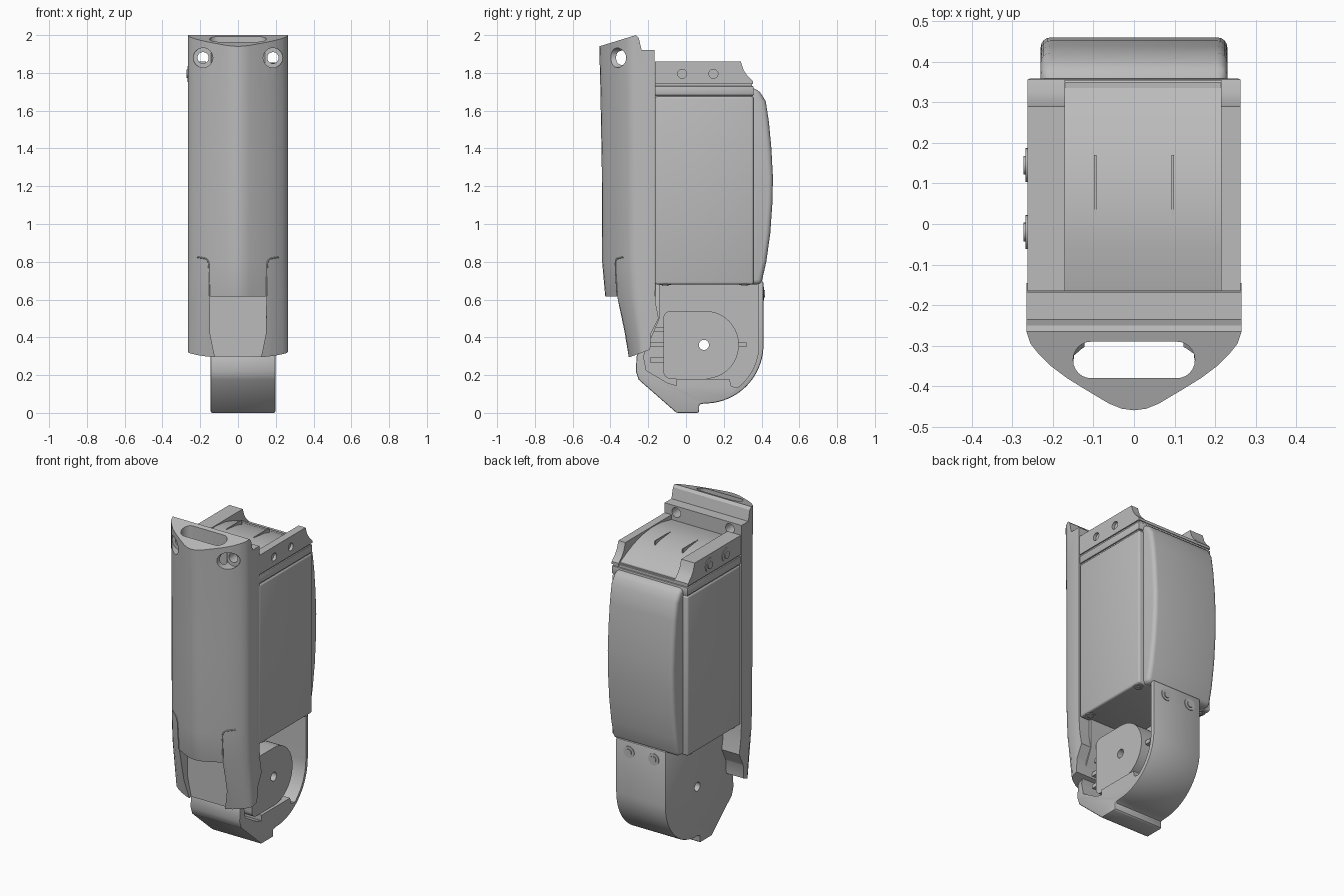
import bpy, bmesh, math
from mathutils import Vector

cube = bpy.data.objects.get("Cube")
if cube:
    bpy.data.objects.remove(cube, do_unlink=True)

GREY = (0.5, 0.5, 0.5, 1)
mat = bpy.data.materials.new("plain_grey")
mat.use_nodes = True
mat.diffuse_color = GREY
mat.node_tree.nodes["Principled BSDF"].inputs["Base Color"].default_value = GREY


def finish(name, bm):
    bmesh.ops.recalc_face_normals(bm, faces=bm.faces)
    me = bpy.data.meshes.new(name)
    bm.to_mesh(me)
    bm.free()
    ob = bpy.data.objects.new(name, me)
    bpy.context.collection.objects.link(ob)
    me.materials.append(mat)
    return ob


def loft(name, rings):
    bm = bmesh.new()
    rows = [[bm.verts.new(p) for p in ring] for ring in rings]
    n = len(rows[0])
    for a, b in zip(rows, rows[1:]):
        for i in range(n):
            bm.faces.new((a[i], a[(i + 1) % n], b[(i + 1) % n], b[i]))
    bm.faces.new(rows[0])
    bm.faces.new(rows[-1])
    return finish(name, bm)


def prism(name, pts, axis, lo, hi):
    place = {"x": lambda p, d: (d, p[0], p[1]),
             "y": lambda p, d: (p[0], d, p[1]),
             "z": lambda p, d: (p[0], p[1], d)}[axis]
    return loft(name, [[place(p, d) for p in pts] for d in (lo, hi)])


def box(name, x0, x1, y0, y1, z0, z1):
    return prism(name, [(x0, y0), (x1, y0), (x1, y1), (x0, y1)], "z", z0, z1)


def arc(cx, cy, r, a0, a1, n=16):
    angles = [math.radians(a0 + (a1 - a0) * i / n) for i in range(n + 1)]
    return [(cx + r * math.cos(a), cy + r * math.sin(a)) for a in angles]


def circle(cx, cy, r):
    return arc(cx, cy, r, 0, 345, 23)


def round_rect(x0, x1, y0, y1, r):
    return (arc(x1 - r, y1 - r, r, 0, 90, 6) + arc(x0 + r, y1 - r, r, 90, 180, 6)
            + arc(x0 + r, y0 + r, r, 180, 270, 6) + arc(x1 - r, y0 + r, r, 270, 360, 6))


def apply_mod(ob, kind, **settings):
    bpy.context.view_layer.objects.active = ob
    mod = ob.modifiers.new("mod", kind)
    for key, value in settings.items():
        setattr(mod, key, value)
    bpy.ops.object.modifier_apply(modifier=mod.name)


def boolean(ob, cutter, operation="DIFFERENCE"):
    apply_mod(ob, "BOOLEAN", operation=operation, solver="EXACT", object=cutter)
    bpy.data.objects.remove(cutter, do_unlink=True)


def bevel(ob, width, segments=3):
    apply_mod(ob, "BEVEL", width=width, segments=segments, limit_method="ANGLE",
              angle_limit=math.radians(40))


def screw(name, u, v, axis, face, out, r):
    # Washer ring with a raised button head
    for part, rad, h in (("washer", r, 0.004), ("head", r * 0.55, 0.009)):
        lo, hi = sorted((face - out * 0.01, face + out * h))
        prism(name + "_" + part, circle(u, v, rad), axis, lo, hi)


# Front shell: pointed section lofted along its height, trimmed to a side outline
BACK = -0.165
HALF = [(0, -0.46), (0.03, -0.456), (0.06, -0.444), (0.12, -0.408), (0.165, -0.38),
        (0.205, -0.35), (0.235, -0.32), (0.255, -0.295), (0.265, -0.265)]
LEVELS = [(0.25, -0.32), (0.62, -0.428), (0.8, -0.444), (1.3, -0.446), (1.7, -0.453), (2.05, -0.462)]


def interp(table, t):
    for (a, u), (b, v) in zip(table, table[1:]):
        if t <= b:
            return u + (v - u) * (t - a) / (b - a)
    return table[-1][1]


def shell_y(y, z):
    return BACK + (y - BACK) * (interp(LEVELS, z) - BACK) / (-0.46 - BACK)


section = HALF + [(0.265, -0.19)]
section = [(-x, y) for x, y in section[:0:-1]] + section
rings = []
for z, _ in LEVELS:
    ring = [(x, shell_y(y, z), z) for x, y in section]
    rings.append([(-0.265, -0.14, z)] + ring + [(0.265, -0.14, z)])
shell = loft("front_shell", rings)
outline = [(-0.5, 1.928), (-0.265, 2.0), (-0.25, 1.985), (-0.235, 1.92), (-0.168, 1.92),
           (-0.168, 0.68), (-0.16, 0.58), (-0.145, 0.5), (-0.185, 0.42), (-0.19, 0.335),
           (-0.29, 0.298), (-0.35, 0.285), (-0.5, 0.285)]
boolean(shell, prism("side_outline", outline, "x", -0.4, 0.4), "INTERSECT")
# Vertical slot, lower front opening and eyelets
boolean(shell, prism("slot", round_rect(-0.15, 0.15, -0.38, -0.29, 0.044), "z", 0.5, 2.1))
opening = [(-0.15, 0.615), (-0.148, 0.42), (-0.13, 0.33), (-0.1, 0.2),
           (0.1, 0.2), (0.13, 0.33), (0.148, 0.42), (0.15, 0.615)]
boolean(shell, prism("opening", opening, "y", -0.6, -0.285))
for s in (-1, 1):
    boolean(shell, prism("counterbore", circle(s * 0.185, 1.88, 0.052), "y", -0.6, -0.31))
    boolean(shell, prism("eyelet", circle(s * 0.185, 1.88, 0.03), "y", -0.6, 0))

# Hooked seams on the lower shell
for side, s in (("left", 1), ("right", -1)):
    curve = bpy.data.curves.new(side + "_seam", "CURVE")
    curve.dimensions = "3D"
    curve.bevel_depth = 0.004
    curve.bevel_resolution = 1
    path = [(0.152, 0.62), (0.153, 0.76)] + arc(0.185, 0.79, 0.03, 180, 90, 4) + [(0.215, 0.825)]
    spline = curve.splines.new("POLY")
    spline.points.add(len(path) - 1)
    table = [(x, y) for x, y in HALF]
    for point, (x, z) in zip(spline.points, path):
        point.co = (s * x, shell_y(interp(table, x), z), z, 1)
    seam = bpy.data.objects.new(side + "_seam", curve)
    bpy.context.collection.objects.link(seam)
    curve.materials.append(mat)

# Main housing with its upper band
body = box("housing", -0.263, 0.263, BACK, 0.358, 0.68, 1.675)
bevel(body, 0.012)
box("housing_core", -0.255, 0.255, BACK, 0.35, 1.6, 1.76)
band = box("housing_band", -0.263, 0.263, BACK, 0.358, 1.681, 1.73)
bevel(band, 0.006, 2)

# Bulged back cover
bulge = [(0.33, 0.68), (0.398, 0.68), (0.425, 0.8), (0.446, 0.95), (0.458, 1.12), (0.46, 1.25),
         (0.452, 1.4), (0.439, 1.54), (0.422, 1.65), (0.385, 1.71), (0.33, 1.725)]
cover = prism("back_cover", bulge, "x", -0.23, 0.23)
bevel(cover, 0.025, 4)

# Top cap: ears on both sides of an arched saddle
ear = [(BACK, 1.74), (BACK, 1.86), (0.29, 1.86), (0.305, 1.815), (0.325, 1.785),
       (0.356, 1.755), (0.356, 1.74)]
saddle = [(BACK, 1.74), (BACK, 1.83), (-0.06, 1.852), (0.03, 1.855), (0.12, 1.845),
          (0.21, 1.82), (0.29, 1.785), (0.354, 1.75), (0.354, 1.74)]
prism("cap_saddle", saddle, "x", -0.2, 0.23)
left_ear = prism("left_cap_ear", ear, "x", 0.215, 0.263)
prism("right_cap_ear", ear, "x", -0.263, -0.17)
for y in (-0.02, 0.145):
    boolean(left_ear, prism("pin_hole", circle(y, 1.795, 0.024), "x", 0.245, 0.4))
    screw("cap_screw", y, 1.795, "x", -0.263, -1, 0.042)
for x in (-0.095, 0.095):
    box("saddle_rib", x - 0.003, x + 0.003, 0.02, 0.17, 1.8, 1.858)

# Lower bracket: plate on the right, open on the left inside a rim
rim = ([(0.41, 0.695)] + arc(0.1, 0.36, 0.31, 0, -90, 20)
       + [(0.07, 0.045), (0.07, 0.005), (0.06, 0), (-0.05, 0), (-0.25, 0.175), (-0.265, 0.22),
          (-0.262, 0.3), (-0.2, 0.42), (-0.165, 0.5), (-0.165, 0.695)])
bracket = prism("lower_bracket", rim, "x", -0.145, 0.198)
bevel(bracket, 0.008, 2)
cavity = ([(0.385, 0.8)] + arc(0.1, 0.36, 0.285, 0, -52, 12)
          + [(0.24, 0.14), (0.23, 0.18), (0.1, 0.18), (-0.05, 0.18), (-0.05, 0.145),
             (-0.1, 0.16), (-0.21, 0.225), (-0.225, 0.3), (-0.14, 0.5), (-0.14, 0.8)])
boolean(bracket, prism("cavity", cavity, "x", -0.11, 0.4))

# Rounded hub inside the bracket, with ribs
hub_pts = (arc(0.1, 0.36, 0.18, -90, 90, 24) + arc(-0.08, 0.5, 0.04, 90, 180, 6)
           + arc(-0.08, 0.22, 0.04, 180, 270, 6))
hub = prism("hub", hub_pts, "x", -0.12, 0.18)
for z in (0.28, 0.36, 0.44):
    box("front_rib", -0.12, 0.15, -0.19, -0.11, z - 0.012, z + 0.012)
box("back_rib", -0.12, 0.15, 0.27, 0.32, 0.348, 0.372)
for ob in (bracket, hub):
    boolean(ob, prism("axle_hole", circle(0.095, 0.36, 0.027), "x", -0.5, 0.5))

# Bracket tab screws and housing underside screws
for x in (0.105, -0.065):
    screw("tab_screw", x, 0.63, "y", 0.41, 1, 0.036)
for x in (-0.225, 0.228):
    for y in (-0.11, 0.31):
        screw("underside_screw", x, y, "z", 0.68, -1, 0.03)

# Smooth the curved surfaces, keeping the edges sharp
bpy.ops.object.select_all(action="DESELECT")
for ob in bpy.context.collection.objects:
    if ob.type == "MESH" and mat.name in ob.data.materials:
        ob.select_set(True)
        bpy.context.view_layer.objects.active = ob
bpy.ops.object.shade_smooth_by_angle(angle=math.radians(30))
